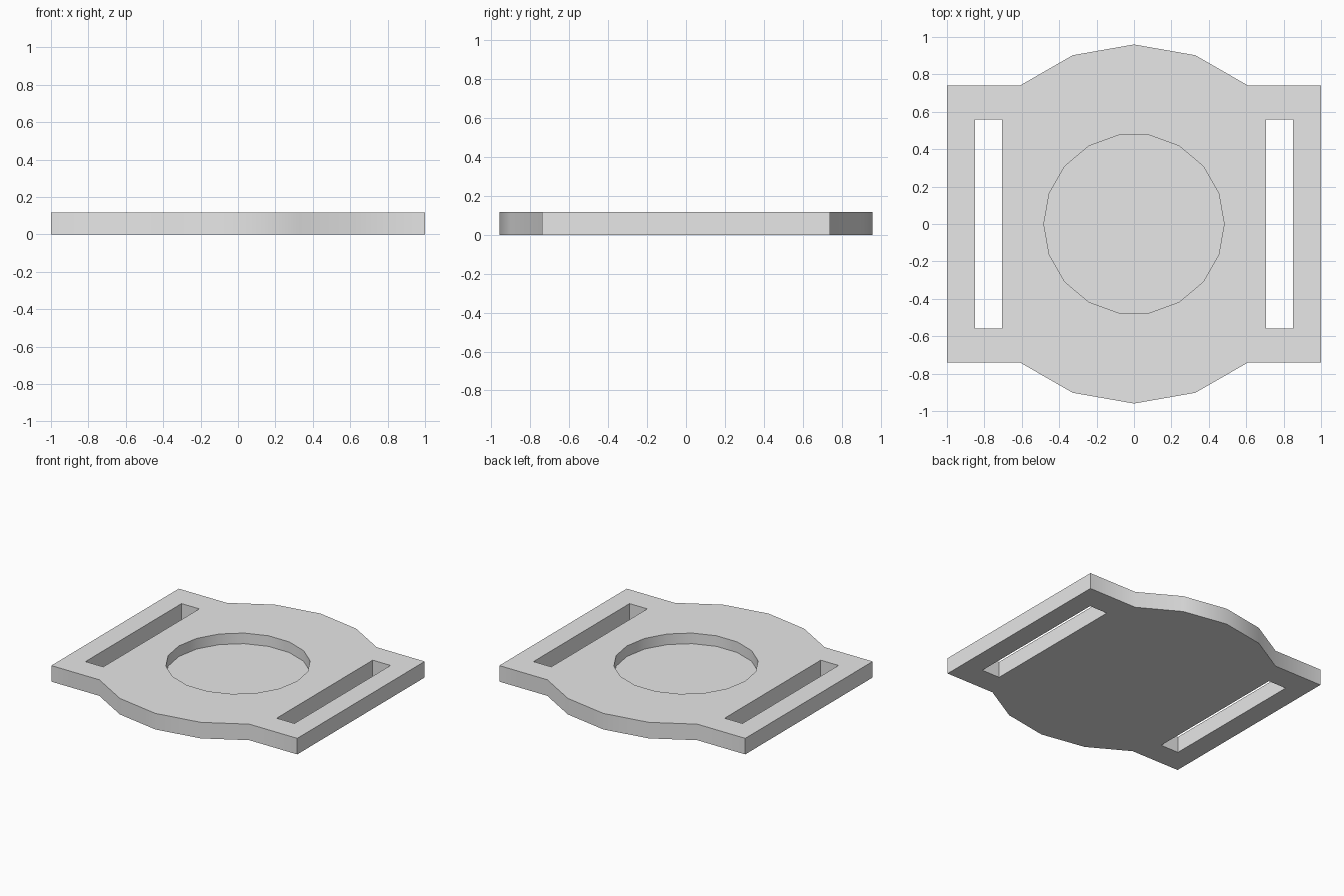
import bpy
import bmesh
import math

cube = bpy.data.objects.get("Cube")
if cube:
    bpy.data.objects.remove(cube, do_unlink=True)

THICK = 0.118
RECESS_FLOOR = 0.04

grey = bpy.data.materials.new("light grey")
grey.use_nodes = True
grey.diffuse_color = (0.8, 0.8, 0.8, 1)
grey.node_tree.nodes["Principled BSDF"].inputs["Base Color"].default_value = (0.8, 0.8, 0.8, 1)


def prism(name, outline, z0, z1):
    """Extrude a counter-clockwise xy outline from z0 to z1."""
    bm = bmesh.new()
    face = bm.faces.new([bm.verts.new((x, y, z0)) for x, y in outline])
    top = bmesh.ops.extrude_face_region(bm, geom=[face])["geom"]
    bmesh.ops.translate(bm, vec=(0, 0, z1 - z0),
                        verts=[v for v in top if isinstance(v, bmesh.types.BMVert)])
    bmesh.ops.recalc_face_normals(bm, faces=bm.faces)
    mesh = bpy.data.meshes.new(name)
    bm.to_mesh(mesh)
    bm.free()
    mesh.materials.append(grey)
    obj = bpy.data.objects.new(name, mesh)
    bpy.context.collection.objects.link(obj)
    return obj


def arc(radius, degrees):
    return [(radius * math.cos(math.radians(a)), radius * math.sin(math.radians(a)))
            for a in degrees]


def rectangle(x0, x1, y):
    return [(x0, -y), (x1, -y), (x1, y), (x0, y)]


# Plate: square tabs joined by faceted bulges at front and back
half = [(1, 0.74), (0.61, 0.74)] + arc(0.96, (70, 90, 110)) + [(-0.61, 0.74), (-1, 0.74)]
plate = prism("buckle_plate", half + [(-x, -y) for x, y in half], 0, THICK)

# Cutters: round blind recess and two strap slots
cutters = [prism("recess_cutter", arc(0.482, range(0, 360, 20)), RECESS_FLOOR, THICK + 0.1)]
for side, name in ((1, "left_slot_cutter"), (-1, "right_slot_cutter")):
    x0, x1 = sorted((side * 0.705, side * 0.85))
    cutters.append(prism(name, rectangle(x0, x1, 0.558), -0.1, THICK + 0.1))

bpy.ops.object.select_all(action='DESELECT')
plate.select_set(True)
bpy.context.view_layer.objects.active = plate
for cutter in cutters:
    cutter.hide_render = True
    mod = plate.modifiers.new(cutter.name, 'BOOLEAN')
    mod.operation = 'DIFFERENCE'
    mod.solver = 'EXACT'
    mod.object = cutter
    bpy.ops.object.modifier_apply(modifier=mod.name)
    bpy.data.objects.remove(cutter, do_unlink=True)

# Soften the faceted curves, keep the corners crisp
bpy.ops.object.shade_smooth_by_angle(angle=math.radians(35))
